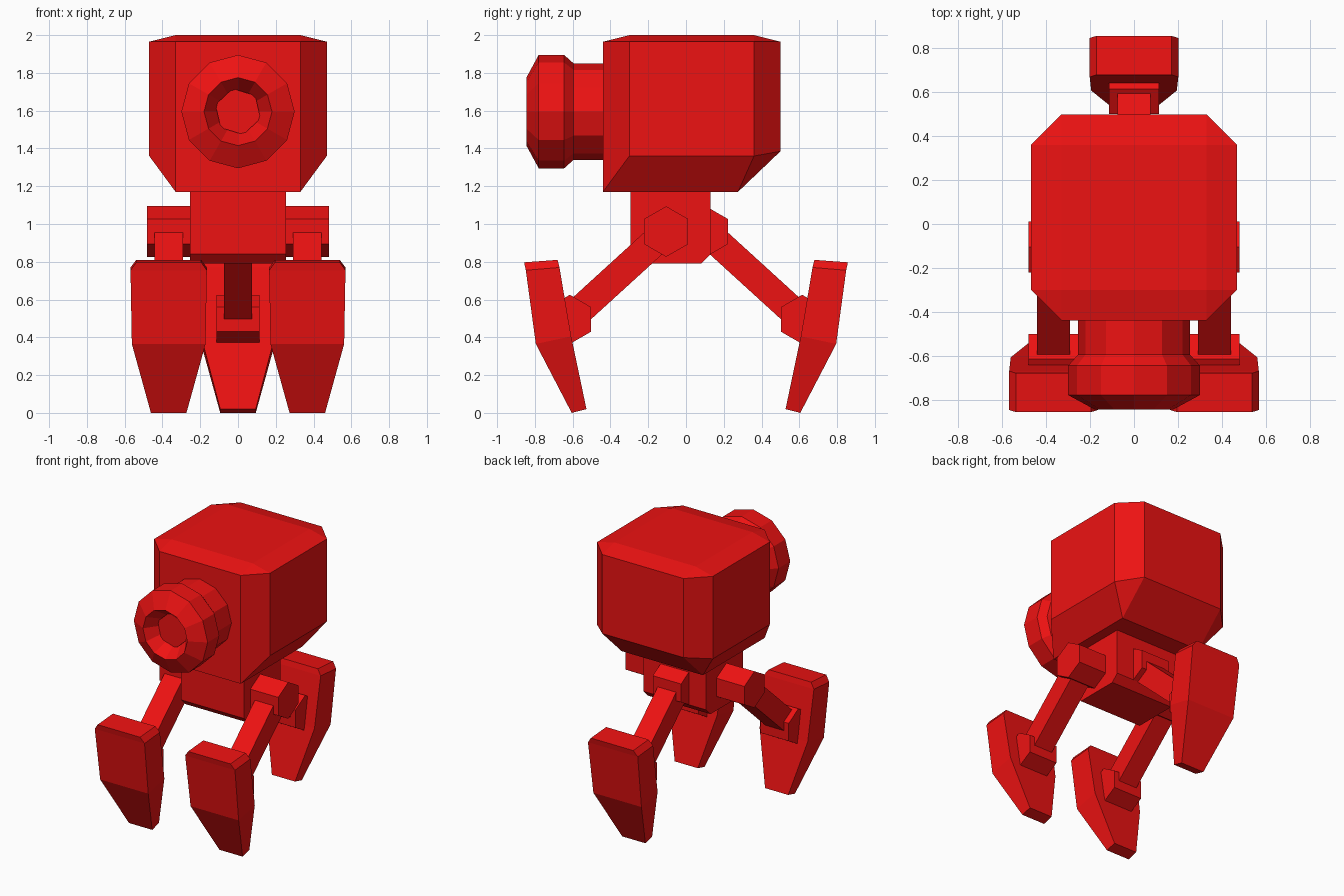
import bpy, bmesh
from math import sin, cos, pi, radians, atan2, hypot
from mathutils import Vector, Matrix

if "Cube" in bpy.data.objects:
    bpy.data.objects.remove(bpy.data.objects["Cube"])

red = bpy.data.materials.new("red_paint")
red.diffuse_color = (0.85, 0.006, 0.006, 1)
red.use_nodes = True
red.node_tree.nodes["Principled BSDF"].inputs["Base Color"].default_value = red.diffuse_color


def finish(name, bm):
    bmesh.ops.recalc_face_normals(bm, faces=bm.faces[:])
    mesh = bpy.data.meshes.new(name)
    bm.to_mesh(mesh)
    bm.free()
    mesh.materials.append(red)
    ob = bpy.data.objects.new(name, mesh)
    bpy.context.collection.objects.link(ob)
    return ob


def loft(name, rings, cap=True):
    """Join equal-length rings of points with quads and close both ends."""
    bm = bmesh.new()
    vs = [[bm.verts.new(p) for p in ring] for ring in rings]
    n = len(vs[0])
    for a, b in zip(vs, vs[1:]):
        for i in range(n):
            j = (i + 1) % n
            bm.faces.new((a[i], a[j], b[j], b[i]))
    if cap:
        bm.faces.new(vs[0])
        bm.faces.new(vs[-1])
    return finish(name, bm)


def extrude_x(name, profile, x0, x1):
    return loft(name, [[(x, y, z) for y, z in profile] for x in (x0, x1)])


def circle(cy, cz, r, n, start=0.0):
    return [(cy + r * cos(start + 2 * pi * i / n), cz + r * sin(start + 2 * pi * i / n))
            for i in range(n)]


# Head: chamfered box, undercut at the sides and back
half = [(.33, -.30, 2), (.33, .36, 2),
        (.33, -.44, 1.965), (.47, -.30, 1.965), (.47, .36, 1.965), (.33, .50, 1.965),
        (.47, -.30, 1.36), (.47, .36, 1.36), (.33, .50, 1.385),
        (.33, -.44, 1.17), (.33, .275, 1.17)]
bm = bmesh.new()
for s in (-1, 1):
    for x, y, z in half:
        bm.verts.new((s * x, y, z))
bmesh.ops.convex_hull(bm, input=bm.verts[:])
bmesh.ops.dissolve_limit(bm, angle_limit=radians(2), verts=bm.verts[:], edges=bm.edges[:])
finish("head", bm)

# Eye barrel: twelve-sided turned profile with a conical recess
EYE_Z = 1.595
barrel = [(-.40, .255), (-.595, .255), (-.645, .30), (-.78, .30), (-.845, .18), (-.745, .11)]
loft("eye_barrel", [[(x, y, z) for x, z in circle(0, EYE_Z, r, 12)] for y, r in barrel])
loft("eye_lens", [[(x, y, z) for x, z in circle(0, EYE_Z, .125, 6, radians(103))]
                  for y in (-.76, -.72)])

# Body under the head
extrude_x("body", [(-.295, 1.19), (-.295, .84), (-.245, .79), (.08, .79), (.13, .84), (.13, 1.19)],
          -.255, .255)

HIP, KNEE = Vector((-.105, .96)), Vector((-.615, .495))


def leg(name, cx, side):
    """Hip, strut, ankle and foot at x = cx; side = 1 for front, -1 for the back."""
    def flip(points):
        return [(side * y, z) for y, z in points]
    # Hexagonal joints
    extrude_x(name + "_hip", flip(circle(*HIP, .134, 6, pi / 2)), cx - .115, cx + .115)
    extrude_x(name + "_ankle", flip(circle(*KNEE, .13, 6, pi / 2)), cx - .115, cx + .115)
    # Square strut
    d = (KNEE - HIP).normalized()
    n = Vector((-d.y, d.x)) * .075
    extrude_x(name + "_strut", flip([HIP + n, KNEE + n, KNEE - n, HIP - n]), cx - .075, cx + .075)
    # Foot: outer point, inner point, half width at each level
    levels = [((-.855, .785), (-.68, .81), .172),
              ((-.848, .755), (-.67, .77), .202),
              ((-.795, .365), (-.608, .405), .195),
              ((-.605, 0), (-.527, .02), .094)]
    levels[0] = ((-.857, .797), (-.68, .81), .172)
    rings = []
    for o, i, w in levels:
        rings.append([(cx - w, side * o[0], o[1]), (cx + w, side * o[0], o[1]),
                      (cx + w, side * i[0], i[1]), (cx - w, side * i[0], i[1])])
    loft(name + "_foot", rings)


leg("front_left_leg", .367, 1)
leg("front_right_leg", -.367, 1)
leg("back_leg", 0, -1)
